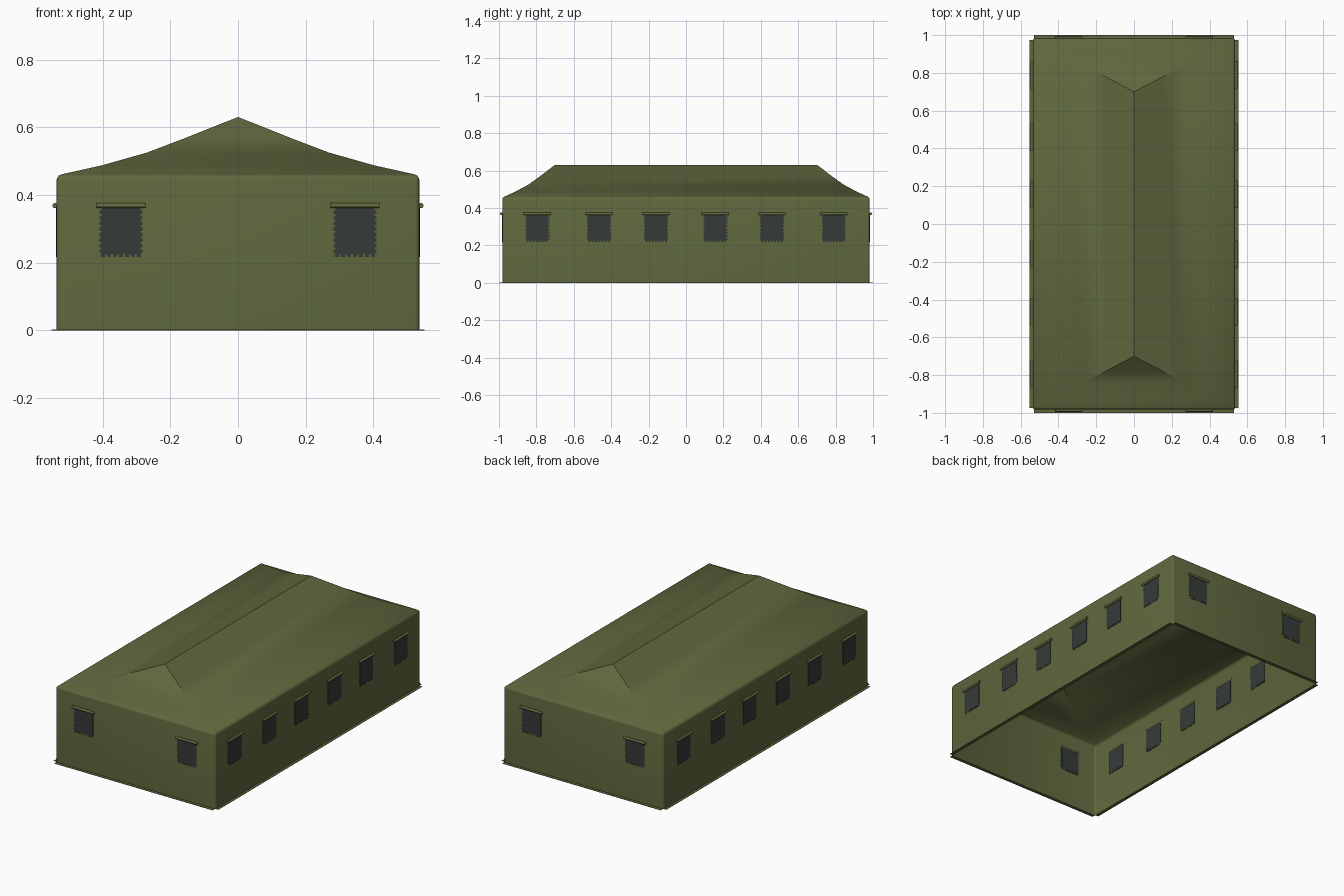
import bpy, bmesh, math
from mathutils import Matrix, Vector

if "Cube" in bpy.data.objects:
    bpy.data.objects.remove(bpy.data.objects["Cube"])

HX, HY = 0.536, 0.982      # wall half sizes


def material(name, col):
    m = bpy.data.materials.new(name)
    m.diffuse_color = (*col, 1)
    m.use_nodes = True
    m.node_tree.nodes["Principled BSDF"].inputs["Base Color"].default_value = m.diffuse_color
    return m


CANVAS = material("olive canvas", (0.115, 0.137, 0.047))
MESH = material("dark window mesh", (0.036, 0.043, 0.041))


def finish(name, bm, mat, smooth=True):
    bmesh.ops.recalc_face_normals(bm, faces=bm.faces)
    me = bpy.data.meshes.new(name)
    bm.to_mesh(me)
    bm.free()
    me.materials.append(mat)
    ob = bpy.data.objects.new(name, me)
    bpy.context.collection.objects.link(ob)
    if smooth:
        bpy.ops.object.select_all(action='DESELECT')
        ob.select_set(True)
        bpy.context.view_layer.objects.active = ob
        bpy.ops.object.shade_smooth_by_angle(angle=math.radians(35))
    return ob


def box(bm, mat, centre, size):
    bmesh.ops.create_cube(bm, size=1, matrix=mat @ Matrix.Translation(centre)
                          @ Matrix.Diagonal((*size, 1)))


# Tent shell: open-bottomed walls and a sagging hipped roof, built as rings
bm = bmesh.new()
levels = [(0, 0.0), (0, 0.457)]
levels += [(0.25, 0.488), (0.5, 0.526), (0.72, 0.571)]
rings = []
for t, z in levels:
    x, y = HX * (1 - t), HY - (HY - 0.7) * t
    rings.append([bm.verts.new((sx * x, sy * y, z))
                  for sx, sy in ((-1, -1), (1, -1), (1, 1), (-1, 1))])
for a, b in zip(rings, rings[1:]):
    for i in range(4):
        j = (i + 1) % 4
        bm.faces.new((a[i], a[j], b[j], b[i]))
r0, r1 = bm.verts.new((0, -0.7, 0.631)), bm.verts.new((0, 0.7, 0.631))
a = rings[-1]
bm.faces.new((a[0], a[1], r0))
bm.faces.new((a[1], a[2], r1, r0))
bm.faces.new((a[2], a[3], r1))
bm.faces.new((a[3], a[0], r0, r1))
# round the eaves and the wall corners
wall = [e for e in bm.edges
        if all(abs(abs(v.co.x) - HX) < 1e-4 for v in e.verts)
        and max(v.co.z for v in e.verts) > 0.4
        or all(abs(v.co.z - 0.457) < 1e-4 for v in e.verts)]
bmesh.ops.bevel(bm, geom=wall, offset=0.012, segments=3, profile=0.5,
                affect='EDGES')
finish("tent_shell", bm, CANVAS)

# Ground flaps along the foot of each wall
bm = bmesh.new()
I = Matrix.Identity(4)
for s in (-1, 1):
    box(bm, I, (s * (HX + 0.006), 0, 0.001), (0.020, 1.95, 0.002))
    box(bm, I, (0, s * (HY + 0.008), 0.001), (1.06, 0.020, 0.002))
finish("ground_flaps", bm, CANVAS, False)

# Window spots: (position along wall, wall angle, wall distance)
spots = []
for ang in (0, 180):
    spots += [(u, ang, HY) for u in (-0.346, 0.346)]
for y in (-0.795, -0.465, -0.16, 0.157, 0.46, 0.79):
    spots += [(y, 90, HX), (-y, -90, HX)]

panes, rolls = bmesh.new(), bmesh.new()
for u, ang, d in spots:
    M = Matrix.Rotation(math.radians(ang), 4, 'Z') @ Matrix.Translation((u, -d, 0))
    # mesh pane showing on both sides, with a frayed edge
    box(panes, M, (0, 0, 0.294), (0.116, 0.005, 0.136))
    for k in range(8):
        for s in (-1, 1):
            box(panes, M, (s * 0.0605, 0, 0.234 + k * 0.0165), (0.007, 0.005, 0.011))
    for k in range(7):
        box(panes, M, ((k - 3) * 0.0175, 0, 0.222), (0.012, 0.005, 0.010))
    # rolled-up cover above the pane
    bmesh.ops.create_cone(rolls, cap_ends=True, segments=12, radius1=0.0075,
                          radius2=0.0075, depth=0.146,
                          matrix=M @ Matrix.Translation((0, -0.005, 0.369))
                          @ Matrix.Rotation(math.pi / 2, 4, 'Y'))
finish("window_panes", panes, MESH, False)
finish("window_rolls", rolls, CANVAS)
